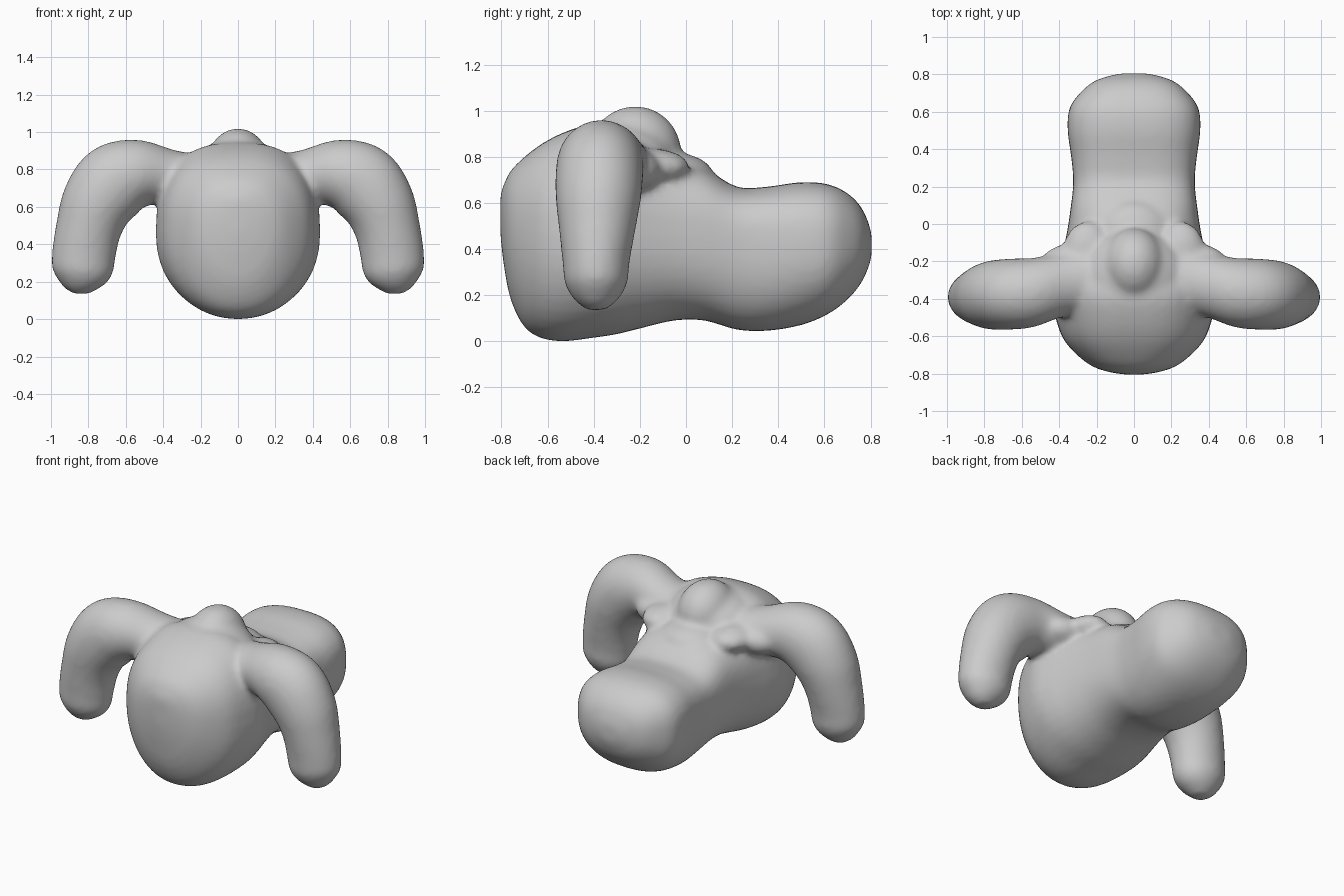
import bpy, bmesh, math
from mathutils import Vector, Matrix

if "Cube" in bpy.data.objects:
    bpy.data.objects.remove(bpy.data.objects["Cube"])

N = 40
bm = bmesh.new()


def smooth_rows(rows, steps=5):
    """Catmull-Rom interpolation through rows of numbers."""
    pts = [rows[0]] + rows + [rows[-1]]
    out = []
    for i in range(1, len(pts) - 2):
        for s in range(steps):
            t = s / steps
            out.append([0.5 * (2 * b + (c - a) * t + (2 * a - 5 * b + 4 * c - d) * t * t
                               + (3 * b - a - 3 * c + d) * t ** 3)
                        for a, b, c, d in zip(*pts[i - 1:i + 3])])
    return out + [list(rows[-1])]


def loft(rings):
    vs = [[bm.verts.new(p) for p in r] for r in rings]
    for a, b in zip(vs, vs[1:]):
        for i in range(N):
            j = (i + 1) % N
            bm.faces.new((a[i], a[j], b[j], b[i]))
    bm.faces.new(vs[0][::-1])
    bm.faces.new(vs[-1])


def body_ring(y, bot, top, w, mid, n):
    ring = []
    for k in range(N):
        t = 2 * math.pi * k / N
        c, s = math.cos(t), math.sin(t)
        e = n + 0.35 if s > 0 else n      # upper half is squarer
        x = w * math.copysign(abs(c) ** (2 / e), c)
        h = abs(s) ** (2 / e)
        ring.append((x, y, mid + h * (top - mid) if s > 0 else mid - h * (mid - bot)))
    return ring


def blob(loc, rad):
    m = Matrix.Translation(loc) @ Matrix.Diagonal((*rad, 1))
    bmesh.ops.create_uvsphere(bm, u_segments=32, v_segments=20, radius=1, matrix=m)


# Trunk: y, bottom, top, half width, height of widest point, squareness
body = [(-.805, .46, .64, .05, .55, 2), (-.79, .33, .68, .14, .52, 2),
        (-.76, .18, .74, .225, .5, 2), (-.70, .06, .80, .305, .48, 2.1),
        (-.62, .01, .86, .375, .47, 2.15), (-.52, 0, .91, .415, .46, 2.15),
        (-.40, .015, .945, .44, .46, 2.15), (-.30, .03, .93, .425, .46, 2.2),
        (-.18, .06, .85, .39, .46, 2.3), (-.05, .09, .79, .36, .46, 2.4),
        (.08, .09, .75, .34, .46, 2.5), (.22, .05, .67, .325, .45, 2.5),
        (.35, .045, .67, .335, .43, 2.5), (.50, .07, .69, .355, .43, 2.4),
        (.62, .12, .68, .345, .42, 2.4), (.71, .19, .635, .28, .42, 2.3),
        (.77, .27, .565, .20, .42, 2.2), (.805, .36, .47, .08, .42, 2)]
loft([body_ring(*r) for r in smooth_rows(body)])

# Crown: a broad base, a narrow peak and a slope down behind it
blob((0, -.29, .77), (.29, .26, .19))
blob((0, -.22, .82), (.17, .20, .20))
blob((0, -.07, .72), (.20, .19, .10))

# Drooping arms: x, z, radius in the bend plane, half depth, centre y
arm = [(.20, .73, .15, .18, -.29), (.36, .76, .145, .17, -.32),
       (.53, .775, .185, .185, -.365), (.66, .73, .21, .19, -.375),
       (.75, .62, .195, .185, -.38), (.80, .48, .175, .165, -.385),
       (.825, .34, .17, .145, -.39), (.83, .25, .16, .135, -.39),
       (.835, .18, .11, .095, -.39), (.835, .135, .045, .04, -.39)]
path = smooth_rows(arm)
for side in (-1, 1):
    rings = []
    for i, (x, z, r, d, y) in enumerate(path):
        a, b = path[max(i - 1, 0)], path[min(i + 1, len(path) - 1)]
        tan = Vector((b[0] - a[0], 0, b[1] - a[1])).normalized()
        nor = Vector((-tan.z, 0, tan.x))
        ring = []
        for k in range(N):
            t = 2 * math.pi * k / N
            p = Vector((x, y, z)) + nor * r * math.cos(t) + Vector((0, d * math.sin(t), 0))
            p.x *= side
            ring.append(p)
        rings.append(ring)
    loft(rings)
    # Shoulder lump flaring from the trunk into the back of the arm
    blob((side * .25, -.15, .755), (.13, .165, .08))
    blob((side * .36, -.22, .74), (.14, .11, .09))

bmesh.ops.recalc_face_normals(bm, faces=bm.faces[:])
me = bpy.data.meshes.new("body_with_arms")
bm.to_mesh(me)
bm.free()
ob = bpy.data.objects.new("body_with_arms", me)
bpy.context.collection.objects.link(ob)

# Fuse the parts into one soft skin
rm = ob.modifiers.new("fuse", 'REMESH')
rm.mode = 'VOXEL'
rm.voxel_size = 0.018
rm.use_smooth_shade = True
sm = ob.modifiers.new("soften", 'SMOOTH')
sm.factor = 0.5
sm.iterations = 10
